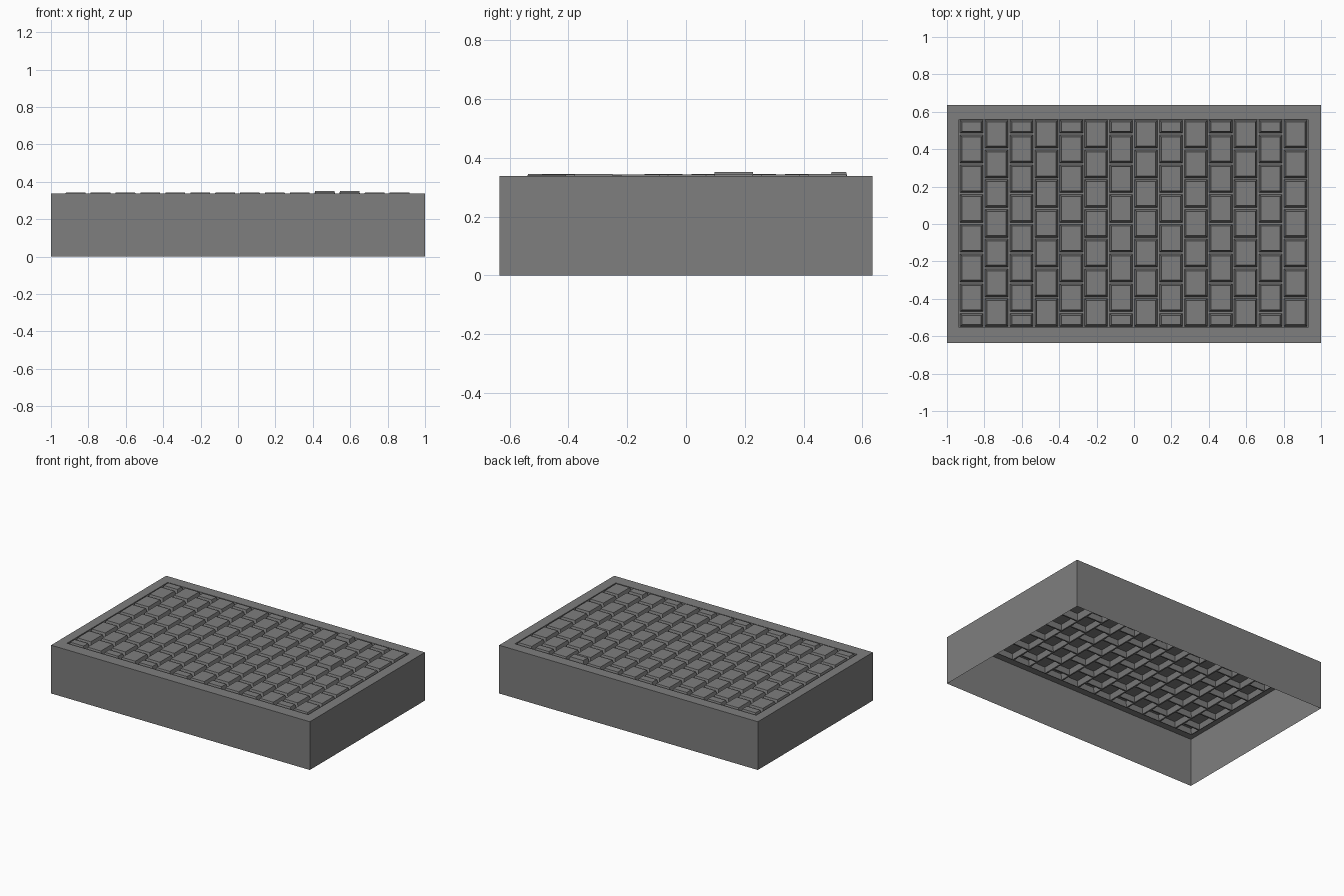
import bpy, bmesh, random

if "Cube" in bpy.data.objects:
    bpy.data.objects.remove(bpy.data.objects["Cube"])

random.seed(4)
grey = bpy.data.materials.new("dark grey")
grey.diffuse_color = (0.21, 0.21, 0.21, 1)
grey.use_nodes = True
grey.node_tree.nodes["Principled BSDF"].inputs["Base Color"].default_value = grey.diffuse_color

W, D, RIM, FLOOR, TOP = 1.0, 0.635, 0.337, 0.308, 0.344
X0, X1, Y0, Y1 = -0.935, 0.93, -0.553, 0.56


def finish(name, bm):
    bmesh.ops.remove_doubles(bm, verts=bm.verts, dist=1e-5)
    me = bpy.data.meshes.new(name)
    bm.to_mesh(me)
    bm.free()
    me.materials.append(grey)
    bpy.context.collection.objects.link(bpy.data.objects.new(name, me))


def rect(bm, x0, x1, y0, y1, z):
    return [bm.verts.new((x, y, z)) for x, y in ((x0, y0), (x1, y0), (x1, y1), (x0, y1))]


def bridge(bm, a, b):
    for i in range(4):
        j = (i + 1) % 4
        bm.faces.new((a[i], a[j], b[j], b[i]))


# Open-bottomed casing: outer walls, flat rim, short drop to the groove floor
bm = bmesh.new()
rings = [rect(bm, -W, W, -D, D, 0), rect(bm, -W, W, -D, D, RIM),
         rect(bm, X0, X1, Y0, Y1, RIM), rect(bm, X0, X1, Y0, Y1, FLOOR)]
for a, b in zip(rings, rings[1:]):
    bridge(bm, a, b)
finish("casing", bm)

# Staggered bricks: each cell is a groove floor ring, sloped sides and a top
bm = bmesh.new()
cols, rows = 14, 7
cw, ch = (X1 - X0) / cols, (Y1 - Y0) / rows
for c in range(cols):
    if c % 2:
        cuts = [Y1 - ch * i for i in range(rows + 1)]
    else:
        cuts = [Y1] + [Y1 - ch * (i + 0.5) for i in range(rows)] + [Y0]
    xa, xb = X0 + c * cw, X0 + (c + 1) * cw
    for r, (yb, ya) in enumerate(zip(cuts, cuts[1:])):
        # two bricks stand a little proud of the rest
        z = 0.352 if (c, r) in ((10, 0), (11, 2)) else TOP - random.random() * 0.002
        g, s = 0.005, 0.015
        cell = rect(bm, xa, xb, ya, yb, FLOOR)
        foot = rect(bm, xa + g, xb - g, ya + g, yb - g, FLOOR)
        top = rect(bm, xa + s, xb - s, ya + s, yb - s, z)
        bridge(bm, cell, foot)
        bridge(bm, foot, top)
        bm.faces.new(top)
finish("brick_paving", bm)
